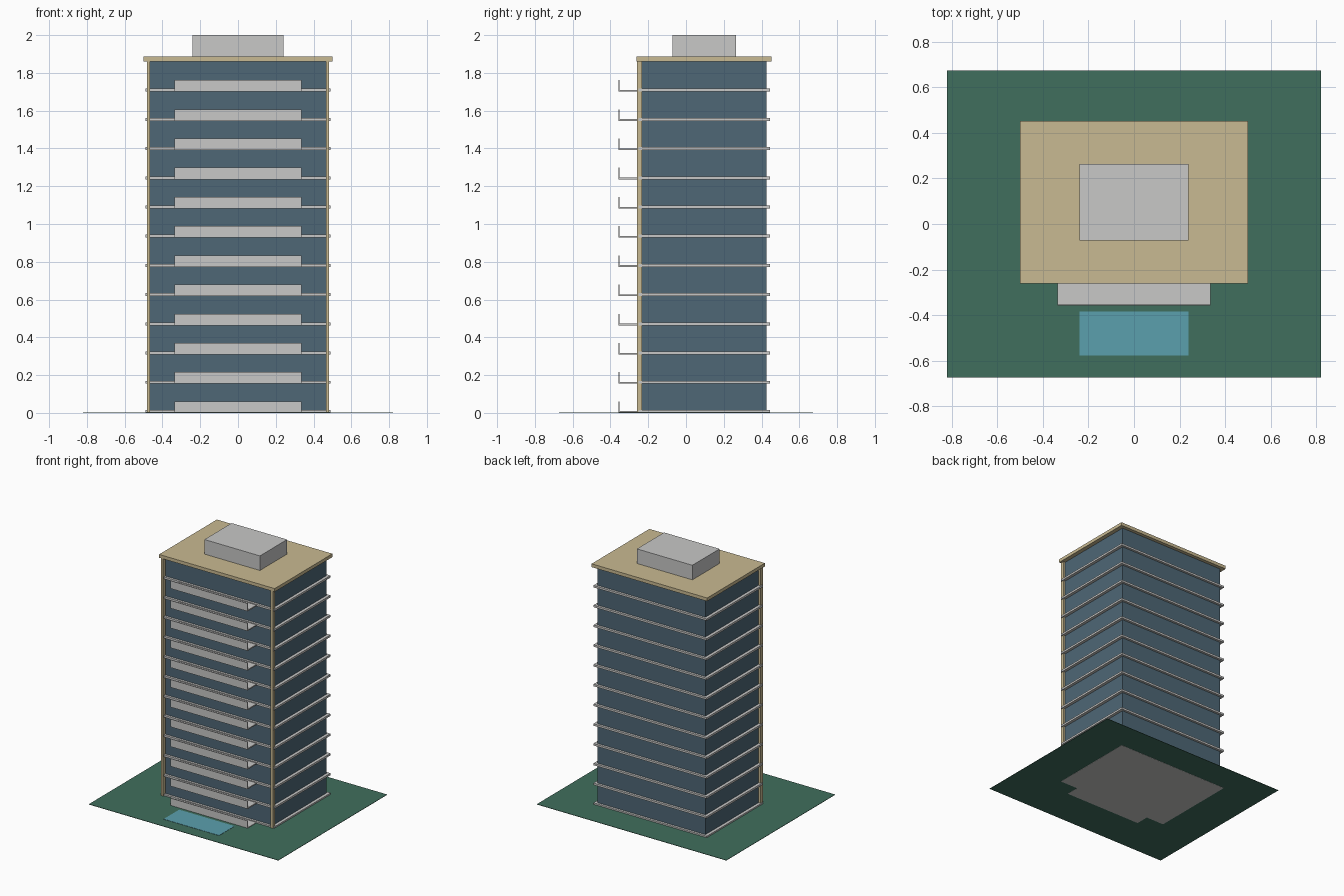
import bpy

if "Cube" in bpy.data.objects:
    bpy.data.objects.remove(bpy.data.objects["Cube"])

FLOORS = 12
STEP = 0.1546          # storey height
YC = 0.096             # tower centre in depth


def material(name, rgb):
    lin = [((c / 255 + 0.055) / 1.055) ** 2.4 for c in rgb]
    m = bpy.data.materials.new(name)
    m.diffuse_color = (*lin, 1)
    m.use_nodes = True
    m.node_tree.nodes["Principled BSDF"].inputs["Base Color"].default_value = m.diffuse_color
    return m


glass = material("blue_glass", (78, 103, 118))
concrete = material("light_concrete", (200, 200, 199))
stone = material("tan_stone", (201, 186, 146))
grass = material("lawn_green", (64, 110, 93))
water = material("pool_blue", (91, 160, 174))


def box(name, x, y, z, mat):
    """Box from (min, max) ranges on each axis."""
    verts = [(a, b, c) for a in x for b in y for c in z]
    faces = [(0, 1, 3, 2), (4, 6, 7, 5), (0, 4, 5, 1),
             (2, 3, 7, 6), (0, 2, 6, 4), (1, 5, 7, 3)]
    mesh = bpy.data.meshes.new(name)
    mesh.from_pydata(verts, [], faces)
    mesh.materials.append(mat)
    ob = bpy.data.objects.new(name, mesh)
    bpy.context.collection.objects.link(ob)
    return ob


# Site
box("lawn", (-0.82, 0.82), (-0.673, 0.673), (0.001, 0.004), grass)
box("pool", (-0.24, 0.24), (-0.577, -0.385), (0.002, 0.006), water)

# Tower body
box("glass_tower", (-0.467, 0.467), (YC - 0.33, YC + 0.33), (0.002, 1.862), glass)

# Front corner fins
for side, s in (("left", -1), ("right", 1)):
    box(side + "_fin", sorted((s * 0.465, s * 0.483)), (-0.26, -0.232),
        (0.002, 1.862), stone)

# Floor slabs, each with a balcony floor and a front parapet
for i in range(FLOORS):
    z = i * STEP
    box(f"floor_slab_{i + 1}", (-0.49, 0.49), (YC - 0.348, YC + 0.348),
        (z, z + 0.0155), concrete)
    box(f"balcony_floor_{i + 1}", (-0.335, 0.335), (-0.354, -0.24),
        (z, z + 0.009), concrete)
    box(f"balcony_parapet_{i + 1}", (-0.335, 0.335), (-0.358, -0.353),
        (z, z + 0.061), concrete)

# Roof
box("roof_slab", (-0.5, 0.5), (YC - 0.357, YC + 0.357), (1.86, 1.886), stone)
box("plant_room", (-0.24, 0.24), (YC - 0.168, YC + 0.168), (1.885, 2.0), concrete)
